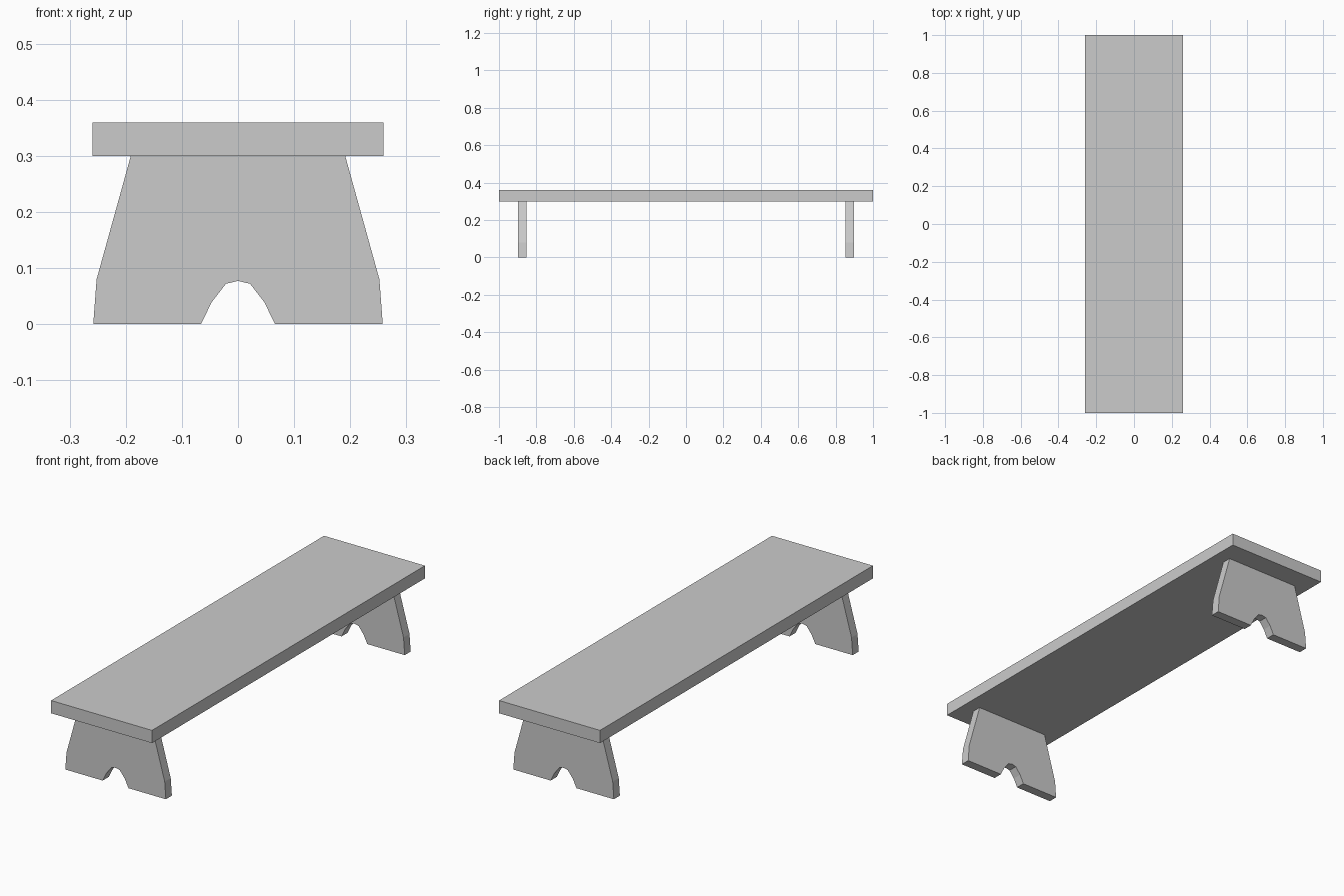
import bpy
import bmesh

if "Cube" in bpy.data.objects:
    bpy.data.objects.remove(bpy.data.objects["Cube"])


def extrude_profile(name, points, y0, y1):
    """Solid made from an x/z outline extruded along y."""
    bm = bmesh.new()
    face = bm.faces.new([bm.verts.new((x, y0, z)) for x, z in points])
    ext = bmesh.ops.extrude_face_region(bm, geom=[face], use_keep_orig=True)
    verts = [g for g in ext["geom"] if isinstance(g, bmesh.types.BMVert)]
    bmesh.ops.translate(bm, verts=verts, vec=(0, y1 - y0, 0))
    bmesh.ops.recalc_face_normals(bm, faces=bm.faces)
    mesh = bpy.data.meshes.new(name)
    bm.to_mesh(mesh)
    bm.free()
    obj = bpy.data.objects.new(name, mesh)
    bpy.context.collection.objects.link(obj)
    return obj


# Seat plank
W = 0.259
extrude_profile("seat", [(-W, 0.30), (W, 0.30), (W, 0.359), (-W, 0.359)], -1.0, 1.0)

# Leg boards: right half of outline from arch top round to the board top
half = [(0.0215, 0.072), (0.047, 0.039), (0.066, 0.0),
        (0.258, 0.0), (0.252, 0.08), (0.191, 0.30)]
outline = [(0.0, 0.077)] + half + [(-x, z) for x, z in reversed(half)]
for name, y in (("front_leg", -0.875), ("back_leg", 0.875)):
    extrude_profile(name, outline, y - 0.022, y + 0.022)
